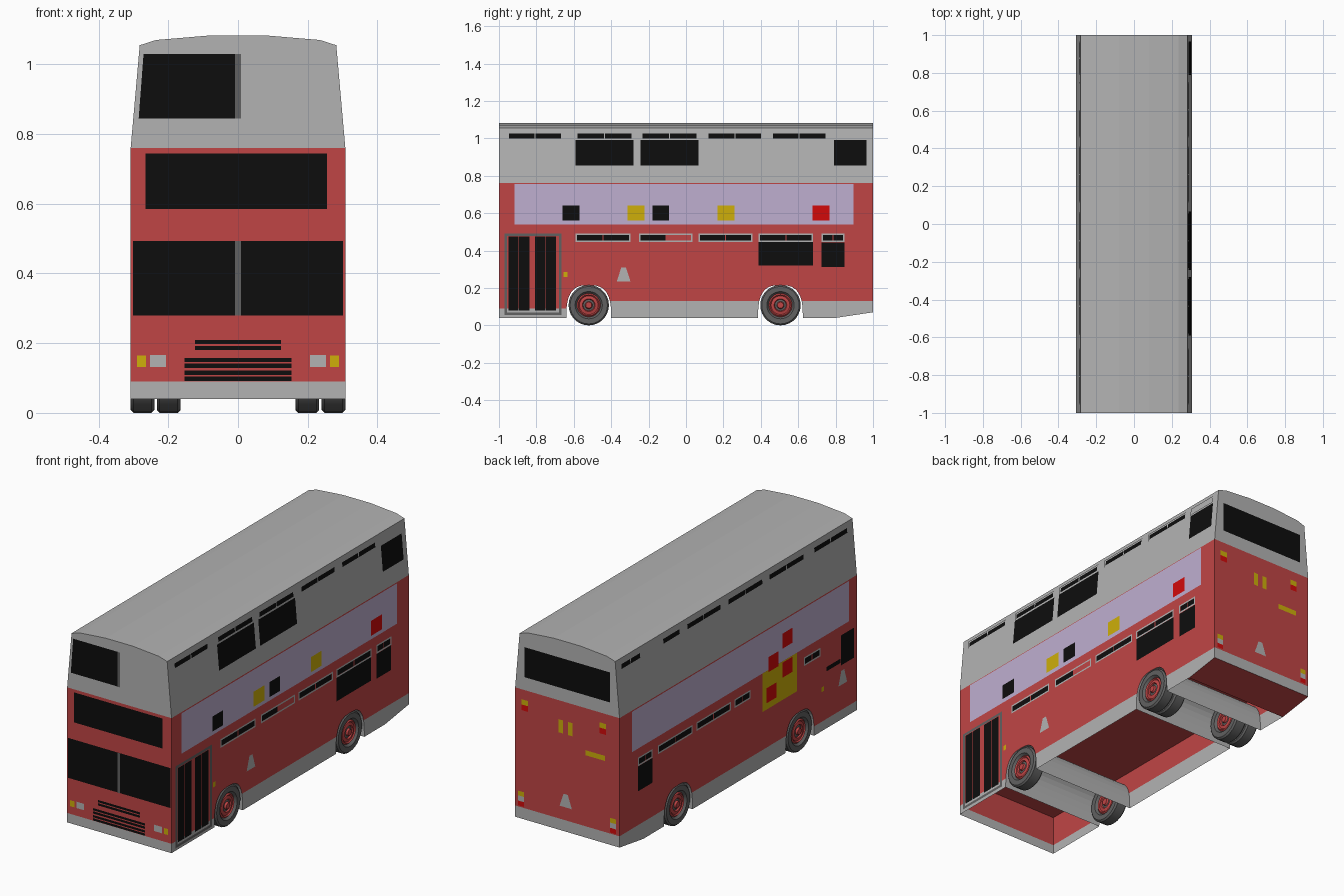
import bpy, bmesh, math
from mathutils import Vector

if "Cube" in bpy.data.objects:
    bpy.data.objects.remove(bpy.data.objects["Cube"])

def mat(name, r, g, b):
    m = bpy.data.materials.new(name)
    m.diffuse_color = (r, g, b, 1)
    m.use_nodes = True
    m.node_tree.nodes["Principled BSDF"].inputs["Base Color"].default_value = m.diffuse_color
    return m

RED = mat("bus red", 0.53, 0.06, 0.06)
GREY = mat("light grey", 0.45, 0.45, 0.45)
BLACK = mat("window black", 0.004, 0.004, 0.004)
LILAC = mat("lilac", 0.52, 0.43, 0.63)
YELLOW = mat("yellow", 0.62, 0.43, 0.003)
BRIGHT = mat("bright red", 0.65, 0.003, 0.003)
DARK = mat("dark grey", 0.12, 0.12, 0.12)
W, DECK = 0.308, 0.76          # half width, height where the upper deck starts

def build(name, faces, mats):
    """faces: list of (points, material index)."""
    bm = bmesh.new()
    for pts, mi in faces:
        bm.faces.new([bm.verts.new(p) for p in pts]).material_index = mi
    bmesh.ops.remove_doubles(bm, verts=bm.verts, dist=1e-5)
    me = bpy.data.meshes.new(name)
    bm.to_mesh(me)
    bm.free()
    for m in mats:
        me.materials.append(m)
    ob = bpy.data.objects.new(name, me)
    bpy.context.collection.objects.link(ob)
    return ob

def outward(pts, d):
    a, b, c = (Vector(p) for p in pts[:3])
    return pts if (b - a).cross(c - a).dot(Vector(d)) > 0 else pts[::-1]

# ---- lower body: side columns follow the bottom edge with its wheel arches
def arch(yc):
    pts = []
    for i in range(17):
        t = math.pi * (1 - i / 16)
        c, s = math.cos(t), math.sin(t)
        pts.append((yc + 0.12 * math.copysign(abs(c) ** 0.7, c), 0.04 + 0.175 * max(s, 0) ** 0.7))
    return pts

FRONT_Y, REAR_Y = -0.52, 0.505
fa, ra = arch(FRONT_Y), arch(REAR_Y)
bottom = [(-1, 0.04)] + fa + ra + [(0.8, 0.04), (1, 0.07)]
faces = []
for (y0, a0), (y1, a1) in zip(bottom, bottom[1:]):
    s = 0.09 if y1 < -0.63 else 0.13
    b0, b1 = max(a0, s), max(a1, s)
    for sx in (-1, 1):
        x = sx * W
        if min(a0, a1) < s:
            q = [(x, y0, a0), (x, y1, a1), (x, y1, b1)] + ([(x, y0, b0)] if b0 > a0 else [])
            if b1 <= a1 and b0 > a0:
                q = [(x, y0, a0), (x, y1, a1), (x, y0, b0)]
            faces.append((outward(q, (sx, 0, 0)), 1))
        faces.append((outward([(x, y0, b0), (x, y1, b1), (x, y1, DECK), (x, y0, DECK)], (sx, 0, 0)), 0))
for y, zb, zs in ((-1, 0.04, 0.09), (1, 0.07, 0.13)):      # end walls
    for z0, z1, mi in ((zb, zs, 1), (zs, DECK, 0)):
        faces.append((outward([(-W, y, z0), (W, y, z0), (W, y, z1), (-W, y, z1)], (0, y, 0)), mi))
build("lower_body", faces, [RED, GREY])

def strip(pts):
    return [([(-W, y0, z0), (-W, y1, z1), (W, y1, z1), (W, y0, z0)], 0)
            for (y0, z0), (y1, z1) in zip(pts, pts[1:])]

build("front_wheel_arch", strip(fa), [GREY])
build("rear_wheel_arch", strip(ra), [GREY])
build("floor", strip([(-1, 0.25), (1, 0.25)]), [RED])
build("rear_underside", strip([(0.8, 0.04), (1, 0.07)]), [RED])

# ---- upper deck: cross-section drawn along the bus
half = [(W, DECK), (0.282, 1.055), (0.235, 1.07), (0.08, 1.083)]
sec = half + [(-x, z) for x, z in half[::-1]]
faces = [([(x0, -1, z0), (x0, 1, z0), (x1, 1, z1), (x1, -1, z1)], 0)
         for (x0, z0), (x1, z1) in zip(sec, sec[1:])]
for y in (-1, 1):
    faces.append((outward([(x, y, z) for x, z in sec], (0, y, 0)), 0))
build("upper_deck", faces, [GREY])

# ---- flat plates on the walls
def wall_x(z):
    return W if z < DECK else W - 0.026 * (z - DECK) / 0.295

def side(name, sx, m, rects, off=0.002):
    """rects: (y0, y1, z0, z1[, top inset])"""
    fs = []
    for r in rects:
        y0, y1, z0, z1 = r[:4]
        t = r[4] if len(r) > 4 else 0
        xa, xb = sx * (wall_x(z0) + off), sx * (wall_x(z1) + off)
        fs.append((outward([(xa, y0, z0), (xa, y1, z0), (xb, y1 - t, z1), (xb, y0 + t, z1)], (sx, 0, 0)), 0))
    return build(name, fs, [m])

def end(name, sy, m, rects, off=0.002):
    """rects: (x0, x1, z0, z1[, top inset])"""
    fs = []
    for r in rects:
        x0, x1, z0, z1 = r[:4]
        t = r[4] if len(r) > 4 else 0
        y = sy * (1 + off)
        fs.append((outward([(x0, y, z0), (x1, y, z0), (x1 - t, y, z1), (x0 + t, y, z1)], (0, sy, 0)), 0))
    return build(name, fs, [m])

def border(a, b, c, d, w):
    return [(a, b, c, c + w), (a, b, d - w, d), (a, a + w, c + w, d - w), (b - w, b, c + w, d - w)]

def halves(a, b, c, d):
    m = (a + b) / 2
    return [(a + 0.008, m - 0.003, c, d), (m + 0.003, b - 0.008, c, d)]

UP = [(-0.955, -0.66), (-0.588, -0.283), (-0.24, 0.063), (0.113, 0.41), (0.457, 0.753), (0.79, 0.965)]
LOW = [(-0.59, -0.297), (-0.25, 0.035), (0.067, 0.355), (0.388, 0.68), (0.725, 0.848)]

def vents(spans, z0, z1, skip):
    out = [h for a, b in spans for h in halves(a, b, z0, z1)]
    return [h for i, h in enumerate(out) if i not in skip]

def frames(spans, z0, z1):
    return [p for a, b in spans for p in border(a, b, z0, z1, 0.008)]

# right side
side("right_upper_vents", 1, BLACK, vents(UP, 1.0, 1.026, (10, 11)))
side("right_upper_frames", 1, GREY, frames(UP, 0.992, 1.034), 0.004)
side("right_lower_vents", 1, BLACK, vents(LOW, 0.454, 0.484, (3,)))
side("right_lower_frames", 1, GREY, frames(LOW, 0.446, 0.492), 0.003)
side("right_windows", 1, BLACK, [(-0.59, -0.28, 0.855, 0.992), (-0.243, 0.067, 0.855, 0.992),
     (0.79, 0.965, 0.855, 0.992), (0.388, 0.68, 0.32, 0.446), (0.725, 0.848, 0.312, 0.444)])
side("door_frame", 1, DARK, border(-0.97, -0.665, 0.055, 0.492, 0.014), 0.003)
side("door_glass", 1, BLACK, [(a, a + 0.054, 0.08, 0.475) for a in (-0.95, -0.892, -0.806, -0.748)], 0.003)
side("right_banner", 1, LILAC, [(-0.917, 0.896, 0.54, 0.755)])
side("right_black_squares", 1, BLACK, [(a, a + 0.09, 0.56, 0.64) for a in (-0.66, -0.18)], 0.004)
side("right_yellow_squares", 1, YELLOW, [(a, a + 0.091, 0.56, 0.64) for a in (-0.313, 0.168)], 0.004)
side("right_red_square", 1, BRIGHT, [(0.677, 0.767, 0.56, 0.64)], 0.004)
side("right_marker", 1, YELLOW, [(-0.655, -0.633, 0.258, 0.285)])
side("right_emblem_plate", 1, GREY, [(-0.37, -0.297, 0.235, 0.31, 0.024)])

# left side
side("left_upper_vents", -1, BLACK, vents(UP, 1.0, 1.026, (9,)))
side("left_upper_frames", -1, GREY, frames(UP, 0.992, 1.034), 0.004)
low_left = [(-0.69, -0.55), (-0.1, 0.035)] + LOW[2:]
side("left_lower_vents", -1, BLACK, vents(low_left, 0.454, 0.484, ()))
side("left_lower_frames", -1, GREY, frames(low_left, 0.446, 0.492), 0.003)
side("left_windows", -1, BLACK, [(0.725, 0.848, 0.312, 0.444), (-0.975, -0.865, 0.33, 0.49),
     (-0.86, -0.74, 0.345, 0.368)])
side("left_banner", -1, LILAC, [(-0.93, 0.896, 0.54, 0.755)])
side("left_yellow_panel", -1, YELLOW, [(-0.49, -0.2, 0.335, 0.54)], 0.003)
side("left_red_squares", -1, BRIGHT, [(y - 0.042, y + 0.042, z - 0.04, z + 0.04) for y, z in
     ((-0.29, 0.57), (-0.41, 0.65), (-0.41, 0.495), (-0.275, 0.41))], 0.005)
side("left_marker", -1, YELLOW, [(-0.72, -0.7, 0.25, 0.275)])
side("left_emblem_plate", -1, GREY, [(-0.915, -0.842, 0.225, 0.3, 0.024)])

# front
win = end("front_upper_window", -1, BLACK, [(-0.285, -0.008, 0.845, 1.03)])
for v in win.data.vertices:      # outer edge leans with the wall
    if v.co.z > 1 and v.co.x < -0.1:
        v.co.x = -0.271
end("front_windows", -1, BLACK, [(-0.265, 0.255, 0.585, 0.745), (-0.302, 0.302, 0.28, 0.493)])
end("front_dividers", -1, DARK, [(-0.008, 0.008, 0.28, 0.493), (-0.008, 0.008, 0.845, 1.03)], 0.004)
end("front_grille", -1, BLACK, [(-0.124, 0.124, z, z + 0.012) for z in (0.197, 0.18)]
    + [(-0.153, 0.153, z, z + 0.012) for z in (0.146, 0.129, 0.109, 0.092)])
end("headlights", -1, GREY, [(-0.252, -0.207, 0.132, 0.166), (0.207, 0.252, 0.132, 0.166)])
end("front_indicators", -1, YELLOW, [(-0.29, -0.264, 0.132, 0.164), (0.264, 0.29, 0.132, 0.164)])

# back
end("rear_window", 1, BLACK, [(-0.252, 0.252, 0.83, 0.99)])
end("rear_yellow_marks", 1, YELLOW, [(0.024, 0.05, 0.59, 0.66), (-0.032, -0.006, 0.59, 0.66),
    (-0.225, -0.11, 0.51, 0.537)]
    + [(x, x + 0.04, 0.68, 0.708) for x in (0.23, -0.23)]
    + [(x, x + 0.036, 0.19, 0.215) for x in (0.255, -0.29)])
end("rear_red_lamps", 1, BRIGHT, [(x, x + 0.04, 0.65, 0.68) for x in (0.23, -0.23)]
    + [(x, x + 0.036, 0.137, 0.162) for x in (0.255, -0.29)])
end("rear_white_lamps", 1, GREY, [(x, x + 0.036, 0.162, 0.19) for x in (0.255, -0.29)])
end("rear_emblem_plate", 1, GREY, [(-0.028, 0.045, 0.2, 0.27, 0.024)])

# ---- wheels: turned profile (radius, depth), mirrored to both faces of the tyre
def wheel(name, sx, x_out, yc, width=0.068, n=28, R=0.108):
    face = [(0, 0.002), (0.016, 0.002), (0.02, 0.012), (0.03, 0.014), (0.034, 0.007),
            (0.05, 0.011), (0.056, 0.005), (0.063, 0.012), (0.073, 0.0), (0.1, 0.0), (R, 0.008)]
    prof = face + [(r, width - d) for r, d in face[::-1]]
    fs = []
    for (r0, d0), (r1, d1) in zip(prof, prof[1:]):
        rm = (r0 + r1) / 2
        mi = 0 if rm > 0.06 or 0.02 < rm < 0.03 else 1
        for i in range(n):
            a, b = 2 * math.pi * i / n, 2 * math.pi * (i + 1) / n
            p = [(sx * (x_out - d), yc + r * math.cos(t), R + r * math.sin(t))
                 for r, d, t in ((r0, d0, a), (r0, d0, b), (r1, d1, b), (r1, d1, a))]
            if r0 == 0:
                p = p[1:]
            elif r1 == 0:
                p = p[:3]
            fs.append((p if sx < 0 else p[::-1], mi))
    ob = build(name, fs, [DARK, RED])
    bm = bmesh.new()
    bm.from_mesh(ob.data)
    bmesh.ops.recalc_face_normals(bm, faces=bm.faces)
    bm.to_mesh(ob.data)
    bm.free()
    bpy.ops.object.select_all(action='DESELECT')
    ob.select_set(True)
    bpy.context.view_layer.objects.active = ob
    bpy.ops.object.shade_smooth_by_angle(angle=math.radians(30))

for sx, s in ((1, "right"), (-1, "left")):
    wheel(s + "_front_wheel", sx, W, FRONT_Y)
    wheel(s + "_rear_outer_wheel", sx, W, REAR_Y)
    wheel(s + "_rear_inner_wheel", sx, 0.233, REAR_Y)
